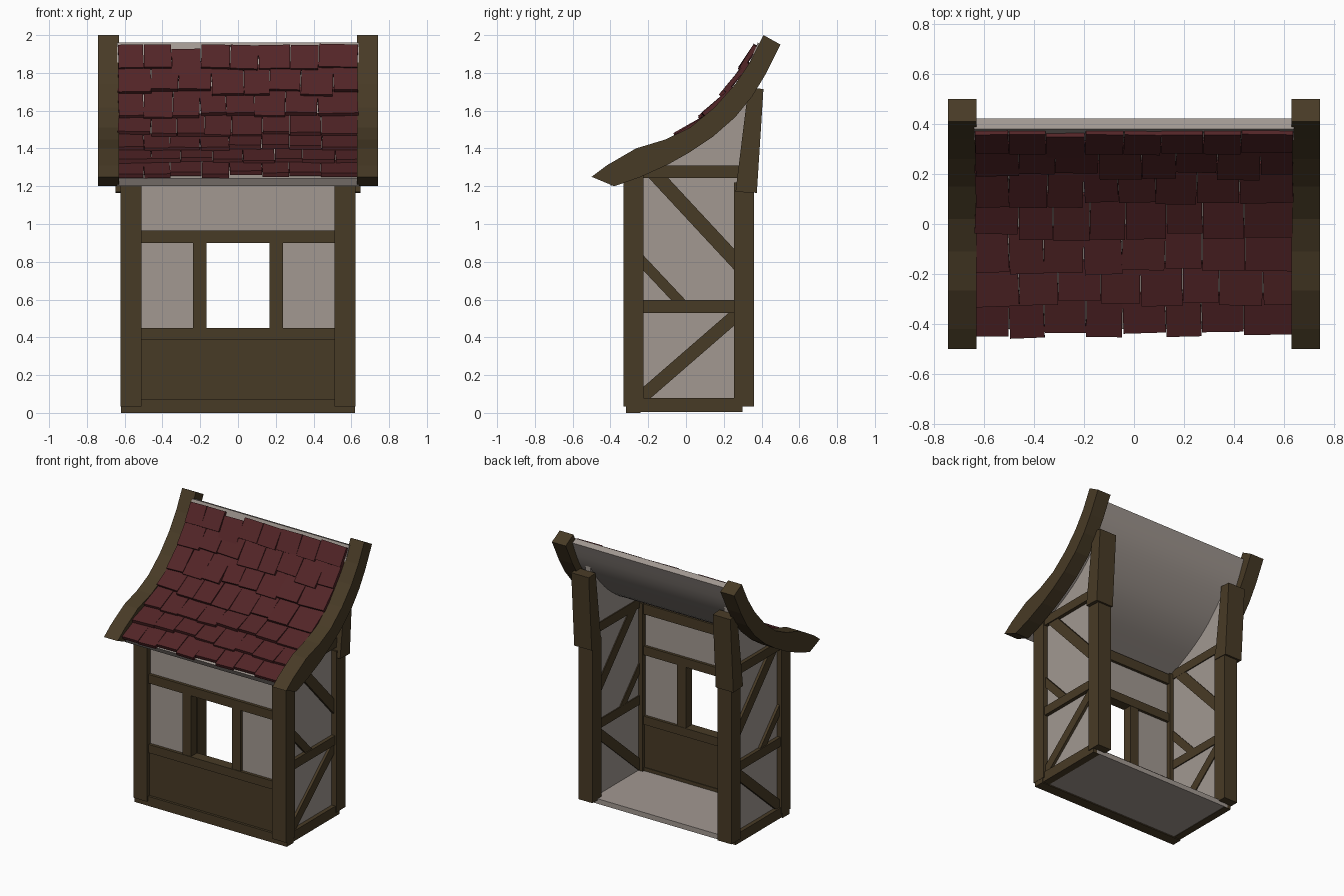
import bpy, bmesh, math, random
from mathutils import Vector, Matrix

if "Cube" in bpy.data.objects:
    bpy.data.objects.remove(bpy.data.objects["Cube"])

random.seed(4)


def material(name, rgb):
    m = bpy.data.materials.new(name)
    m.diffuse_color = (*rgb, 1)
    m.use_nodes = True
    m.node_tree.nodes["Principled BSDF"].inputs["Base Color"].default_value = m.diffuse_color
    return m


WOOD = material("dark wood", (0.064, 0.043, 0.019))
PLASTER = material("grey plaster", (0.36, 0.315, 0.285))
TILE = material("red tile", (0.085, 0.018, 0.020))


def finish(name, bm, mat, smooth=False):
    bmesh.ops.recalc_face_normals(bm, faces=bm.faces)
    me = bpy.data.meshes.new(name)
    bm.to_mesh(me)
    bm.free()
    me.materials.append(mat)
    ob = bpy.data.objects.new(name, me)
    bpy.context.collection.objects.link(ob)
    if smooth:
        bpy.ops.object.select_all(action='DESELECT')
        ob.select_set(True)
        bpy.context.view_layer.objects.active = ob
        bpy.ops.object.shade_smooth_by_angle(angle=math.radians(30))
    return ob


def prism(name, yz, x0, x1, mat, smooth=False):
    """Side profile in y, z extruded from x0 to x1."""
    bm = bmesh.new()
    a = [bm.verts.new((x0, y, z)) for y, z in yz]
    b = [bm.verts.new((x1, y, z)) for y, z in yz]
    n = len(yz)
    bm.faces.new(a)
    bm.faces.new(b)
    for i in range(n):
        j = (i + 1) % n
        bm.faces.new((a[i], a[j], b[j], b[i]))
    return finish(name, bm, mat, smooth)


def box(name, x, y, z, mat):
    return prism(name, [(y[0], z[0]), (y[1], z[0]), (y[1], z[1]), (y[0], z[1])], x[0], x[1], mat)


def pair(fn, name, shape, x0, x1, mat, **kw):
    """Make a right part and its mirrored left twin."""
    for side, s in (("right", 1), ("left", -1)):
        fn(f"{name}_{side}", shape, s * x0, s * x1, mat, **kw)


def rect(y0, y1, z0, z1):
    return [(y0, z0), (y1, z0), (y1, z1), (y0, z1)]


def bar(p, q, w):
    """Rectangle of width w running from p to q."""
    p, q = Vector(p), Vector(q)
    d = (q - p).normalized()
    n = Vector((-d.y, d.x)) * w / 2
    return [tuple(v) for v in (p - n, q - n, q + n, p + n)]


def spline(pts, steps=3):
    """Smooth curve through the points."""
    P = [Vector(p) for p in pts]
    P = [2 * P[0] - P[1]] + P + [2 * P[-1] - P[-2]]
    out = []
    for i in range(1, len(P) - 2):
        a, b, c, d = P[i - 1:i + 3]
        for k in range(steps):
            t = k / steps
            out.append(0.5 * (2 * b + (c - a) * t + (2 * a - 5 * b + 4 * c - d) * t * t
                              + (3 * b - a - 3 * c + d) * t ** 3))
    return out + [P[-2]]


def offset(curve, dist):
    out = []
    for i, p in enumerate(curve):
        t = (curve[min(i + 1, len(curve) - 1)] - curve[max(i - 1, 0)]).normalized()
        out.append(p + Vector((-t.y, t.x)) * dist)
    return out


# Roof sheet
top = spline([(-.42, 1.24), (-.30, 1.31), (-.17, 1.375), (-.03, 1.45),
              (.10, 1.545), (.22, 1.67), (.31, 1.80), (.38, 1.96)])
under = offset(top, -.045)
prism("roof_sheet", [tuple(p) for p in top + under[::-1]], -.64, .64, PLASTER, True)

# Curved barge boards
barge_top = [(-.49, 1.25), (-.42, 1.31), (-.265, 1.40), (-.11, 1.447), (.02, 1.51),
             (.15, 1.617), (.26, 1.74), (.34, 1.86), (.41, 2.0)]
barge_low = [(.50, 1.95), (.42, 1.79), (.35, 1.675), (.26, 1.565), (.14, 1.46),
             (.02, 1.38), (-.095, 1.315), (-.245, 1.247), (-.38, 1.20)]
pair(prism, "barge_board", [(-.5, 1.25)] + barge_top[1:] + barge_low, .63, .742, WOOD)

# Roof tiles in overlapping staggered rows
def on_roof(y):
    for a, b in zip(top, top[1:]):
        if y <= b.x:
            return a.lerp(b, (y - a.x) / (b.x - a.x))
    return top[-1]


rows = [-.425, -.30, -.17, -.03, .105, .225, .305, .368]
bm = bmesh.new()
for r in range(7):
    x, first = -.635, True
    while x < .60:
        w = (.175 if r % 2 else .135) if first else random.uniform(.135, .175)
        first = False
        if .635 - (x + w) < .07:
            w = .635 - x
        j = random.uniform(-.014, .014)
        lo = on_roof(rows[r] + j)
        hi = on_roof(min(rows[r + 1] + (.025 if r < 6 else 0) + j * .4, .375))
        d = hi - lo
        u = Vector((0, d.x, d.y)).normalized()
        n = Vector((0, -u.z, u.y))
        lift = random.uniform(.024, .034)
        a = Vector((x + w / 2, lo.x, lo.y)) + n * lift
        b = Vector((x + w / 2, hi.x, hi.y)) + n * .006
        u = (b - a).normalized()
        n = Vector((0, -u.z, u.y))
        rot = Matrix((Vector((1, 0, 0)), u, n)).transposed().to_4x4()
        m = (Matrix.Translation((a + b) / 2) @ rot
             @ Matrix.Rotation(random.uniform(-.035, .05), 4, 'Z')
             @ Matrix.Diagonal((w - .003, (b - a).length, .024, 1)))
        bmesh.ops.create_cube(bm, size=1, matrix=m)
        x += w
finish("roof_tiles", bm, TILE)

# Floor and sills
box("floor", (-.585, .585), (-.30, .30), (.008, .045), PLASTER)
box("front_sill", (-.62, .62), (-.318, -.24), (0, .07), WOOD)
pair(prism, "side_sill", rect(-.318, .30, .005, .08), .56, .615, WOOD)

# Corner posts
pair(prism, "front_post", rect(-.33, -.225, .035, 1.28), .51, .622, WOOD)
pair(prism, "back_post", rect(.255, .36, .035, 1.22), .51, .622, WOOD)
pair(prism, "upper_back_post", [(.262, 1.17), (.375, 1.165), (.41, 1.715), (.33, 1.72)],
     .505, .648, WOOD)

# Side walls: plaster, gable, rails and braces
pair(prism, "side_plaster", rect(-.28, .30, .03, 1.27), .545, .585, PLASTER)
gable = [tuple(p) for p in offset(top, -.03) if -.32 < p.x < .35]
pair(prism, "gable_plaster", [(-.29, 1.24), (.31, 1.24)] + gable[::-1], .545, .585, PLASTER)
pair(prism, "side_mid_rail", rect(-.24, .27, .53, .597), .537, .612, WOOD)
pair(prism, "side_top_rail", rect(-.30, .29, 1.243, 1.31), .537, .612, WOOD)
pair(prism, "upper_brace", bar((-.17, 1.27), (.29, .775), .075), .538, .604, WOOD)
pair(prism, "short_brace", bar((-.25, .82), (-.015, .57), .055), .538, .604, WOOD)
pair(prism, "lower_brace", bar((-.25, .07), (.28, .53), .07), .538, .604, WOOD)

# Front wall: wood panel, rails, studs and plaster around the open window
box("front_wood_panel", (-.53, .53), (-.30, -.245), (.05, .40), WOOD)
for name, z in (("window_sill_rail", (.388, .45)), ("window_head_rail", (.90, .965)),
                ("front_top_rail", (1.20, 1.275))):
    box(name, (-.53, .53), (-.312, -.235), z, WOOD)
pair(prism, "window_stud", rect(-.308, -.238, .44, .91), .168, .238, WOOD)
pair(prism, "front_plaster", rect(-.29, -.255, .44, .91), .23, .53, PLASTER)
box("front_upper_plaster", (-.53, .53), (-.29, -.255), (.95, 1.21), PLASTER)
